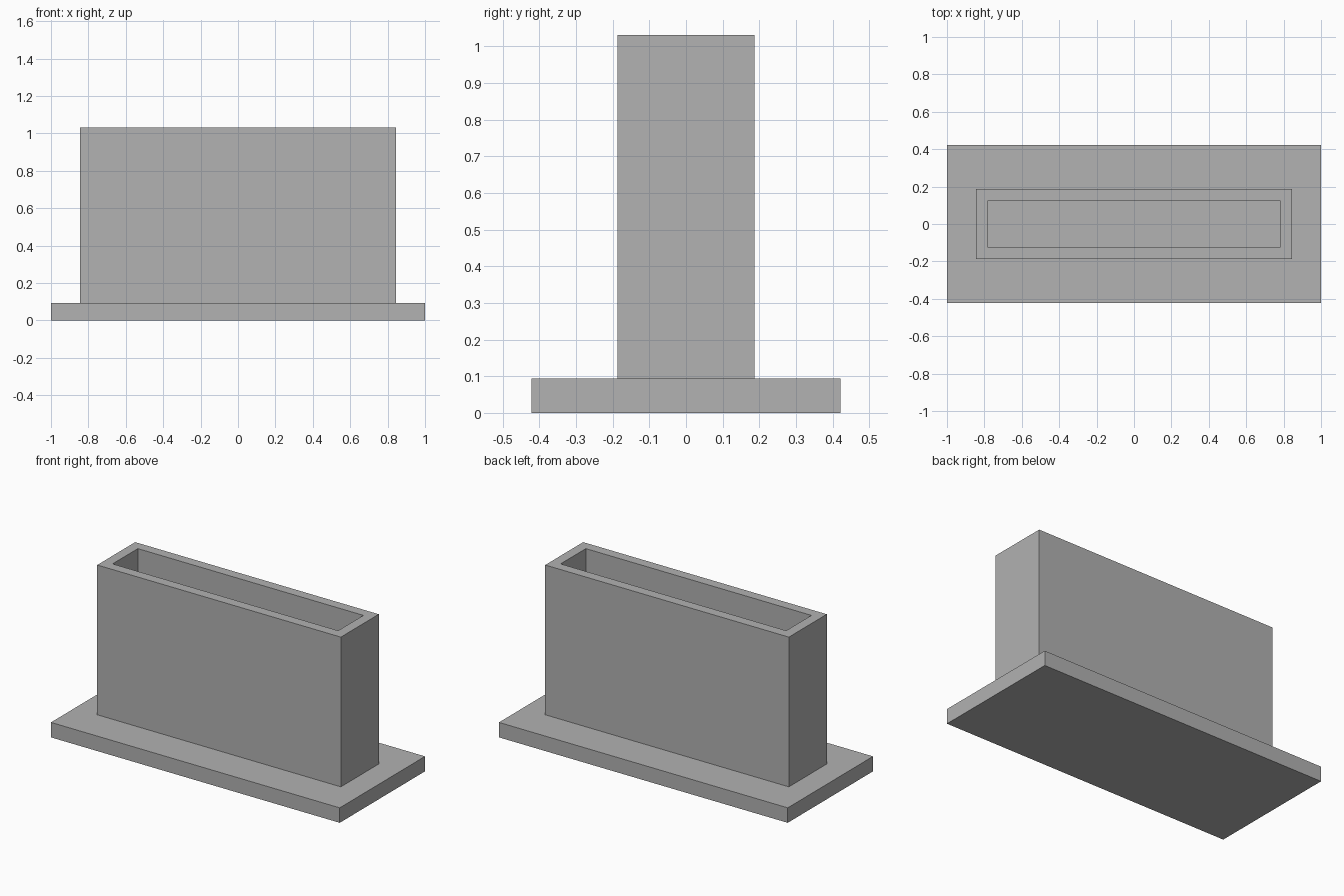
import bpy
import bmesh
from mathutils import Vector

default = bpy.data.objects.get("Cube")
if default:
    bpy.data.objects.remove(default, do_unlink=True)

# Sizes: one unit of the design is the wall thickness
U = 1 / 16
BASE_TOP = 1.5 * U
RIM = 16.5 * U

grey = bpy.data.materials.new("plain grey")
grey.use_nodes = True
colour = (0.445, 0.445, 0.445, 1)
grey.diffuse_color = colour
grey.node_tree.nodes["Principled BSDF"].inputs["Base Color"].default_value = colour


def block(bm, width, depth, bottom, top):
    """Add a box centred on the vertical axis and return its top face."""
    verts = bmesh.ops.create_cube(bm, size=1)["verts"]
    for v in verts:
        v.co = Vector((v.co.x * width, v.co.y * depth,
                       top if v.co.z > 0 else bottom))
    faces = {f for v in verts for f in v.link_faces}
    return max(faces, key=lambda f: f.calc_center_median().z)


def finish(bm, name):
    mesh = bpy.data.meshes.new(name)
    bmesh.ops.recalc_face_normals(bm, faces=bm.faces)
    bm.to_mesh(mesh)
    bm.free()
    mesh.materials.append(grey)
    obj = bpy.data.objects.new(name, mesh)
    bpy.context.collection.objects.link(obj)
    return obj


# Base plate
bm = bmesh.new()
block(bm, 32 * U, 13.5 * U, 0, BASE_TOP)
finish(bm, "base_plate")

# Open box: inset the top to make the rim, then sink the cavity to the plate
bm = bmesh.new()
top = block(bm, 27 * U, 6 * U, BASE_TOP, RIM)
bmesh.ops.inset_region(bm, faces=[top], thickness=U, use_even_offset=True)
floor = bmesh.ops.extrude_discrete_faces(bm, faces=[top])["faces"][0]
for v in floor.verts:
    v.co.z = BASE_TOP + 0.002
finish(bm, "open_box")
